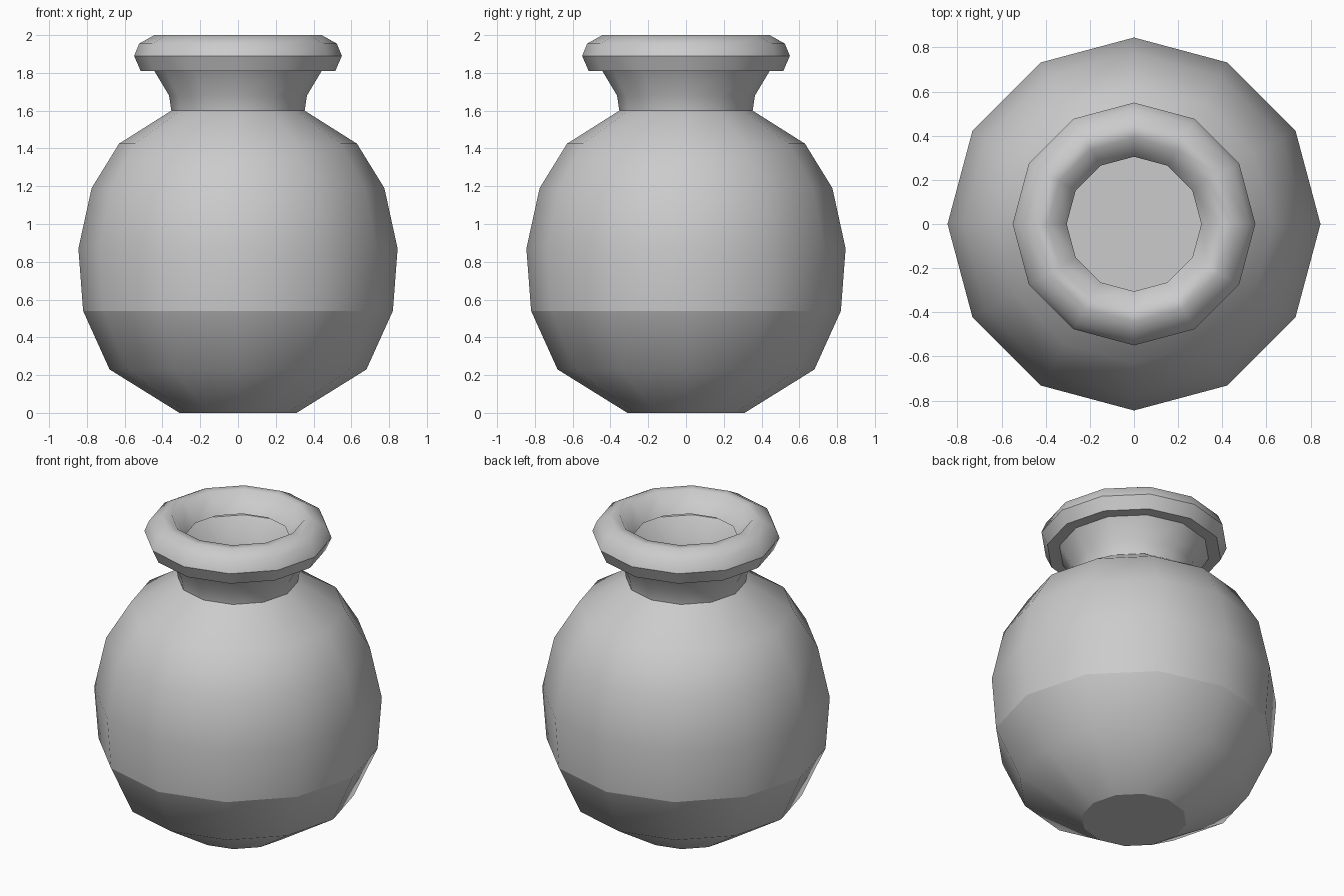
import bpy, bmesh
from math import cos, sin, tau

if "Cube" in bpy.data.objects:
    bpy.data.objects.remove(bpy.data.objects["Cube"])

SIDES = 12


def lathe(name, profile, sharp_rings=(), cap_bottom=False):
    """Revolve (radius, height) points around z with smooth faces and chosen sharp rings."""
    bm = bmesh.new()
    rings = [[bm.verts.new((r * cos(tau * j / SIDES), r * sin(tau * j / SIDES), z))
              for j in range(SIDES)] for r, z in profile]
    for low, high in zip(rings, rings[1:]):
        for j in range(SIDES):
            k = (j + 1) % SIDES
            bm.faces.new((low[j], low[k], high[k], high[j])).smooth = True
    if cap_bottom:
        bm.faces.new(rings[0][::-1])
    for i in sharp_rings:
        for j in range(SIDES):
            edge = bm.edges.get((rings[i][j], rings[i][(j + 1) % SIDES]))
            edge.smooth = False
    mesh = bpy.data.meshes.new(name)
    bm.to_mesh(mesh)
    bm.free()
    obj = bpy.data.objects.new(name, mesh)
    bpy.context.collection.objects.link(obj)
    return obj


# Round belly with flat foot
lathe("vase_body",
      [(0.31, 0), (0.68, 0.23), (0.82, 0.54), (0.845, 0.87),
       (0.775, 1.19), (0.63, 1.425), (0.353, 1.60)],
      sharp_rings=(0, 2), cap_bottom=True)

# Flared neck
lathe("vase_neck", [(0.353, 1.60), (0.365, 1.68), (0.443, 1.81)])

# Thick rolled lip turning down into the open mouth
lathe("vase_lip",
      [(0.443, 1.81), (0.515, 1.81), (0.55, 1.89), (0.523, 1.955),
       (0.443, 2.0), (0.39, 2.0), (0.305, 1.88)],
      sharp_rings=(1, 2))
